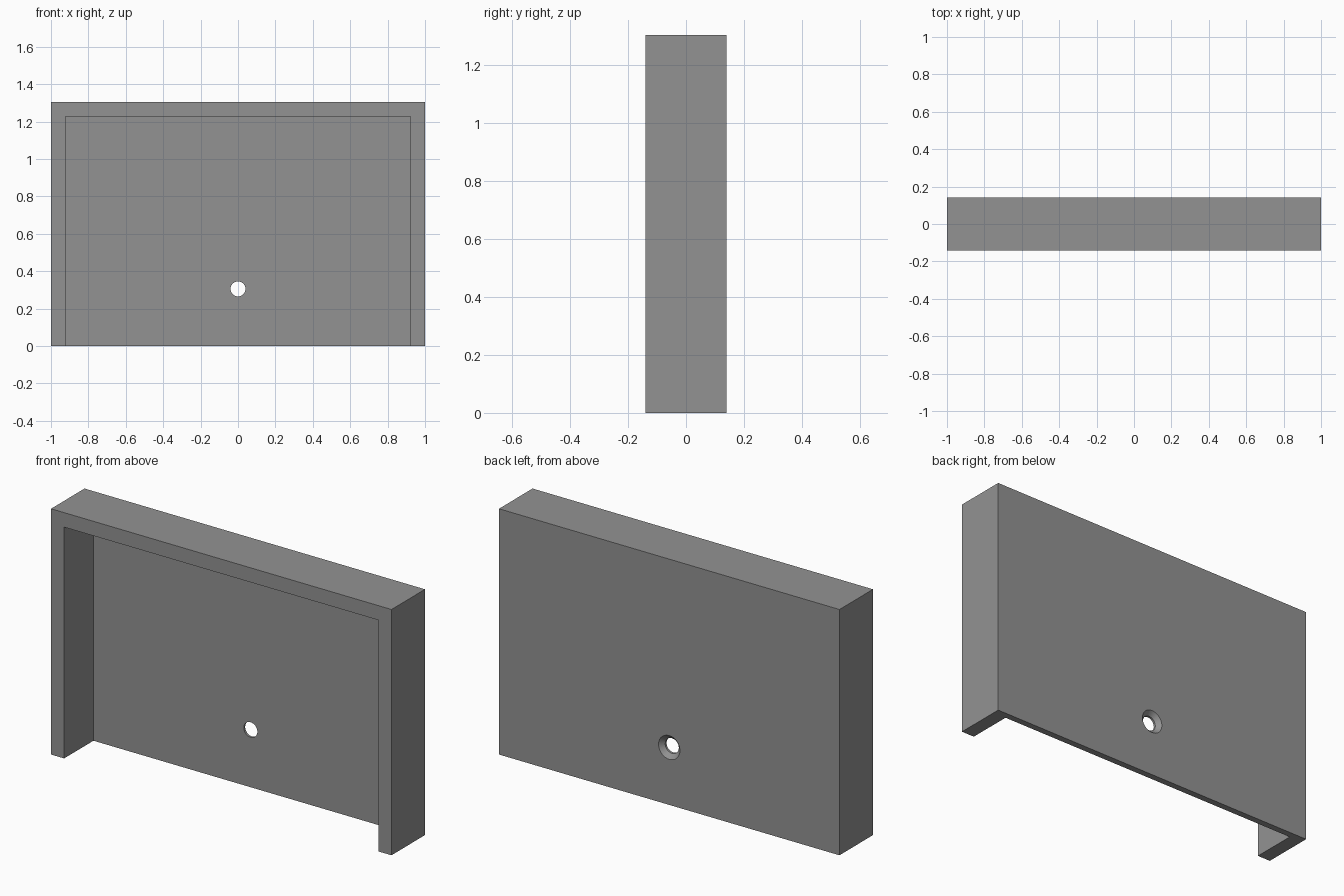
import bpy, math

if "Cube" in bpy.data.objects:
    bpy.data.objects.remove(bpy.data.objects["Cube"])

W, D, H = 2.0, 0.281, 1.305      # outer size
WALL, BACK = 0.077, 0.035        # rim and back panel thickness
HOLE_Z, HOLE_R, SINK_R, SINK_D = 0.305, 0.04, 0.063, 0.023

grey = bpy.data.materials.new("mid grey")
grey.diffuse_color = (0.29, 0.29, 0.29, 1)
grey.use_nodes = True
grey.node_tree.nodes["Principled BSDF"].inputs["Base Color"].default_value = grey.diffuse_color


def box(name, lo, hi):
    bpy.ops.mesh.primitive_cube_add(size=1, location=[(a + b) / 2 for a, b in zip(lo, hi)])
    ob = bpy.context.object
    ob.name = name
    ob.scale = [b - a for a, b in zip(lo, hi)]
    bpy.ops.object.transform_apply(location=True, rotation=True, scale=True)
    return ob


def cone(name, r_front, r_back, y0, y1):
    # round cutter running along y from y0 (front) to y1 (back)
    bpy.ops.mesh.primitive_cone_add(vertices=48, radius1=r_front, radius2=r_back, depth=y1 - y0,
                                    location=(0, (y0 + y1) / 2, HOLE_Z),
                                    rotation=(-math.pi / 2, 0, 0))
    bpy.context.object.name = name
    bpy.ops.object.transform_apply(location=True, rotation=True, scale=True)
    return bpy.context.object


# Solid shell block
cover = box("cover", (-W / 2, -D / 2, 0), (W / 2, D / 2, H))
cover.data.materials.append(grey)

# Recess open to the front and bottom, screw hole, countersink on the back
e = 0.01
cutters = [
    box("recess_cutter", (-W / 2 + WALL, -D / 2 - 0.1, -0.1), (W / 2 - WALL, D / 2 - BACK, H - WALL)),
    cone("hole_cutter", HOLE_R, HOLE_R, D / 2 - BACK - 0.05, D / 2 + 0.05),
    cone("countersink_cutter", HOLE_R - e, SINK_R + e, D / 2 - SINK_D - e, D / 2 + e),
]
bpy.ops.object.select_all(action='DESELECT')
cover.select_set(True)
bpy.context.view_layer.objects.active = cover
for c in cutters:
    mod = cover.modifiers.new(c.name, 'BOOLEAN')
    mod.operation = 'DIFFERENCE'
    mod.solver = 'EXACT'
    mod.object = c
    bpy.ops.object.modifier_apply(modifier=mod.name)
for c in cutters:
    bpy.data.objects.remove(c, do_unlink=True)

# Smooth the round hole, keep the panel edges crisp
for p in cover.data.polygons:
    p.material_index = 0
bpy.ops.object.shade_smooth_by_angle(angle=math.radians(30))
